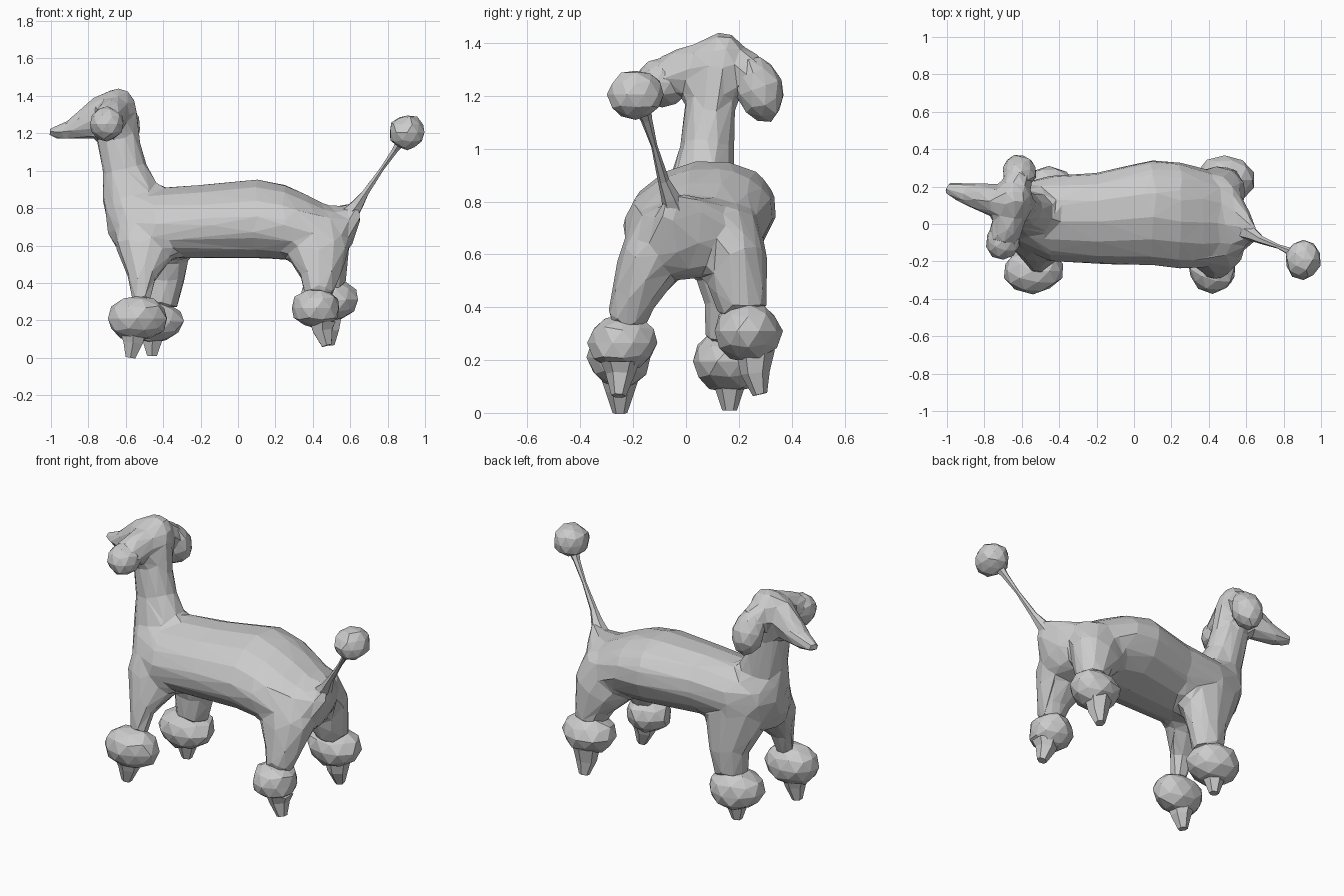
import bpy, bmesh, math, random
from mathutils import Vector, Matrix

random.seed(4)
Y, X = Vector((0, 1, 0)), Vector((1, 0, 0))


def tube(bm, rings, n=10, ref=Y, axis=None, lean=0):
    """Closed loft through rings (x, y, z, radius along ref, other radius)."""
    pts = [Vector(r[:3]) for r in rings]
    loops = []
    for i, r in enumerate(rings):
        t = axis or (pts[min(i + 1, len(pts) - 1)] - pts[max(i - 1, 0)]).normalized()
        side = (ref - t * ref.dot(t)).normalized()
        other = t.cross(side)
        other = other + Y * lean * other.z
        loops.append([bm.verts.new(pts[i] + side * r[3] * math.cos(a) + other * r[4] * math.sin(a))
                      for a in (2 * math.pi * k / n for k in range(n))])
    for a, b in zip(loops, loops[1:]):
        for k in range(n):
            bm.faces.new((a[k], a[(k + 1) % n], b[(k + 1) % n], b[k]))
    bm.faces.new(loops[0][::-1])
    bm.faces.new(loops[-1])


def finish(name, bm):
    bmesh.ops.recalc_face_normals(bm, faces=bm.faces)
    me = bpy.data.meshes.new(name)
    bm.to_mesh(me)
    bm.free()
    ob = bpy.data.objects.new(name, me)
    bpy.context.collection.objects.link(ob)
    return ob


def loft(name, rings, n=6):
    bm = bmesh.new()
    tube(bm, rings, n)
    return finish(name, bm)


def pompon(name, loc, size, tilt=0):
    """Faceted, slightly irregular ball of fur."""
    bm = bmesh.new()
    bmesh.ops.create_icosphere(bm, subdivisions=2, radius=1)
    for v in bm.verts:
        v.co *= random.uniform(0.95, 1.07)
        v.co = Vector(c * s for c, s in zip(v.co, size))
    bm.transform(Matrix.Translation(loc) @ Matrix.Rotation(tilt, 4, 'X'))
    return finish(name, bm)


# Body: torso, neck, head and upper legs fused into one faceted skin
bm = bmesh.new()
tube(bm, [(-0.70, 0.06, 0.79, 0.07, 0.13), (-0.63, 0.05, 0.74, 0.16, 0.19),
          (-0.45, 0.03, 0.715, 0.23, 0.195), (-0.20, 0.03, 0.73, 0.245, 0.20),
          (0.10, 0.06, 0.745, 0.285, 0.215), (0.25, 0.045, 0.725, 0.285, 0.205),
          (0.37, 0.03, 0.69, 0.265, 0.185), (0.47, 0.02, 0.665, 0.24, 0.155),
          (0.55, 0.0, 0.67, 0.18, 0.145), (0.61, -0.02, 0.715, 0.10, 0.115),
          (0.655, -0.06, 0.79, 0.04, 0.06)], 14, axis=X, lean=0.2)
# neck and head
tube(bm, [(-0.52, 0.05, 0.72, 0.15, 0.18), (-0.57, 0.06, 0.87, 0.125, 0.165),
          (-0.605, 0.08, 1.00, 0.105, 0.125), (-0.635, 0.09, 1.14, 0.10, 0.12),
          (-0.65, 0.105, 1.26, 0.105, 0.12), (-0.65, 0.13, 1.35, 0.10, 0.115),
          (-0.64, 0.15, 1.40, 0.075, 0.085), (-0.64, 0.16, 1.435, 0.03, 0.05)])
# muzzle
tube(bm, [(-0.62, 0.11, 1.32, 0.09, 0.10), (-0.72, 0.12, 1.295, 0.09, 0.12),
          (-0.81, 0.14, 1.25, 0.08, 0.09), (-0.90, 0.165, 1.215, 0.065, 0.055),
          (-1.01, 0.195, 1.20, 0.035, 0.03)], 8)
# ear flaps
tube(bm, [(-0.64, 0.12, 1.33, 0.08, 0.07), (-0.63, 0.21, 1.31, 0.08, 0.08),
          (-0.615, 0.26, 1.26, 0.085, 0.085)], 8, X)
tube(bm, [(-0.65, 0.10, 1.335, 0.09, 0.085), (-0.675, 0.0, 1.30, 0.09, 0.09),
          (-0.70, -0.08, 1.265, 0.09, 0.09)], 8, X)
upper_legs = [
    [(-0.46, -0.02, 0.69, 0.15, 0.22), (-0.50, -0.11, 0.57, 0.11, 0.165),
     (-0.515, -0.19, 0.42, 0.065, 0.075), (-0.515, -0.22, 0.29, 0.05, 0.055)],
    [(-0.44, 0.11, 0.69, 0.15, 0.22), (-0.42, 0.14, 0.57, 0.12, 0.18),
     (-0.405, 0.165, 0.42, 0.10, 0.125), (-0.42, 0.16, 0.27, 0.09, 0.10)],
    [(0.39, -0.06, 0.67, 0.15, 0.20), (0.435, -0.15, 0.55, 0.12, 0.165),
     (0.44, -0.20, 0.43, 0.09, 0.11), (0.43, -0.23, 0.33, 0.075, 0.08)],
    [(0.39, 0.13, 0.67, 0.165, 0.20), (0.45, 0.19, 0.56, 0.125, 0.165),
     (0.48, 0.20, 0.46, 0.11, 0.115), (0.49, 0.22, 0.37, 0.09, 0.09)]]
for leg in upper_legs:
    tube(bm, leg)
body = finish("body", bm)
m = body.modifiers.new("fuse", 'REMESH')
m.mode, m.voxel_size = 'VOXEL', 0.018
m = body.modifiers.new("blend", 'SMOOTH')
m.factor, m.iterations = 0.5, 14
m = body.modifiers.new("facet", 'DECIMATE')
m.ratio = 0.03

# Leg pompons and pointed feet: name, ball centre, ball size, foot tip
for name, c, s, tip in [
        ("front_left", (-0.54, -0.25, 0.21), (0.16, 0.12, 0.12), (-0.575, -0.25, 0.0)),
        ("front_right", (-0.455, 0.165, 0.195), (0.165, 0.145, 0.115), (-0.46, 0.165, 0.01)),
        ("hind_left", (0.42, -0.24, 0.265), (0.13, 0.13, 0.11), (0.475, -0.255, 0.065)),
        ("hind_right", (0.485, 0.235, 0.31), (0.155, 0.128, 0.115), (0.49, 0.28, 0.07))]:
    pompon(name + "_leg_pompon", c, s)
    x, y, z = tip
    b = Vector(c).lerp(Vector((x, y, c[2])), 0.6)
    loft(name + "_foot", [(b.x, b.y, c[2] - 0.07, 0.075, 0.08), (b.x, b.y, z + 0.08, 0.055, 0.06),
                          (x, y, z, 0.028, 0.03)])

# Ears: hanging balls at the ends of the flaps
pompon("right_ear", (-0.615, 0.275, 1.23), (0.09, 0.09, 0.128), 0.35)
pompon("left_ear", (-0.70, -0.09, 1.25), (0.094, 0.10, 0.09))

# Tail with a pompon at the end
loft("tail", [(0.60, -0.04, 0.77, 0.05, 0.05), (0.64, -0.06, 0.82, 0.035, 0.035),
              (0.68, -0.085, 0.88, 0.022, 0.02), (0.77, -0.12, 1.01, 0.012, 0.012),
              (0.84, -0.15, 1.11, 0.022, 0.018), (0.86, -0.16, 1.14, 0.03, 0.025)])
pompon("tail_pompon", (0.905, -0.19, 1.205), (0.095, 0.107, 0.093))
